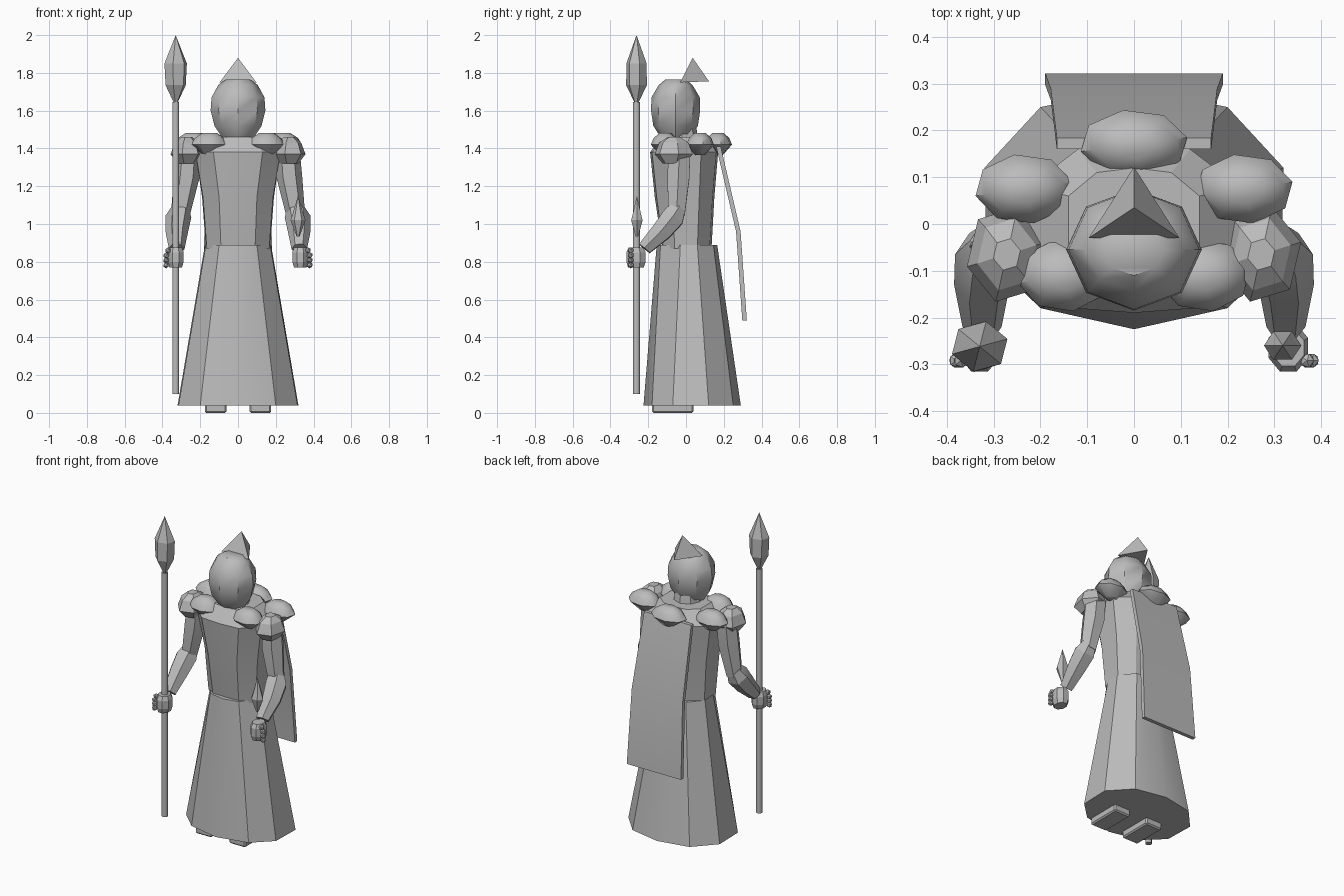
import bpy, bmesh, math
from mathutils import Vector

if "Cube" in bpy.data.objects:
    bpy.data.objects.remove(bpy.data.objects["Cube"])

grey = bpy.data.materials.new("stone grey")
grey.diffuse_color = (0.5, 0.5, 0.5, 1)
grey.use_nodes = True
grey.node_tree.nodes["Principled BSDF"].inputs["Base Color"].default_value = grey.diffuse_color


def finish(name, bm, smooth=None):
    bmesh.ops.recalc_face_normals(bm, faces=bm.faces)
    me = bpy.data.meshes.new(name)
    bm.to_mesh(me)
    bm.free()
    me.materials.append(grey)
    ob = bpy.data.objects.new(name, me)
    bpy.context.collection.objects.link(ob)
    if smooth:
        bpy.ops.object.select_all(action='DESELECT')
        ob.select_set(True)
        bpy.context.view_layer.objects.active = ob
        bpy.ops.object.shade_smooth_by_angle(angle=math.radians(smooth))
    return ob


def loft(name, rings, smooth=None):
    """Skin a list of equal-length point rings and cap both ends."""
    bm = bmesh.new()
    vs = [[bm.verts.new(p) for p in r] for r in rings]
    n = len(vs[0])
    for a, b in zip(vs, vs[1:]):
        for i in range(n):
            j = (i + 1) % n
            bm.faces.new((a[i], a[j], b[j], b[i]))
    bm.faces.new(vs[0])
    bm.faces.new(vs[-1])
    bmesh.ops.remove_doubles(bm, verts=bm.verts, dist=1e-5)
    return finish(name, bm, smooth)


def oval(cx, cy, z, rx, ry, n, turn=0.0):
    return [(cx + rx * math.cos(turn + math.tau * i / n),
             cy + ry * math.sin(turn + math.tau * i / n), z) for i in range(n)]


def lathe(name, cx, cy, profile, n, turn=0.0, smooth=None):
    """Profile rows are z, x radius, y radius."""
    return loft(name, [oval(cx, cy, z, rx, ry, n, turn) for z, rx, ry in profile], smooth)


def limb(name, stations, n=6):
    """Stations are centre and radius, with rings square to the path."""
    pts = [Vector(c) for c, r in stations]
    axis = (pts[-1] - pts[0]).normalized()
    u = axis.cross(Vector((0, 1, 0))).normalized()
    v = axis.cross(u)
    rings = [[p + r * (u * math.cos(math.tau * i / n) + v * math.sin(math.tau * i / n))
              for i in range(n)] for p, (c, r) in zip(pts, stations)]
    return loft(name, rings, 25)


def mirrored(half, z):
    """Close a right-hand half outline, running front to back, across x = 0."""
    return [(x, y, z) for x, y in half] + [(-x, y, z) for x, y in half[-2:0:-1]]


# Long flared robe skirt
loft("robe_skirt", [
    mirrored([(0, -.225), (.2, -.18), (.315, -.07), (.32, .12), (.2, .25), (0, .29)], .04),
    mirrored([(0, -.155), (.10, -.135), (.17, -.03), (.175, .06), (.1, .145), (0, .165)], .89)], 32)

# Torso and sloping shoulders
loft("torso", [
    mirrored([(0, -.125), (.09, -.12), (.165, -.06), (.17, .06), (.09, .125), (0, .135)], .87),
    mirrored([(0, -.165), (.10, -.155), (.185, -.07), (.19, .07), (.1, .14), (0, .15)], 1.14),
    mirrored([(0, -.19), (.13, -.18), (.225, -.09), (.225, .08), (.12, .16), (0, .17)], 1.38),
    mirrored([(0, -.13), (.08, -.12), (.14, -.07), (.14, .06), (.08, .11), (0, .12)], 1.46)], 25)
lathe("neck", 0, -.02, [(1.42, .09, .09), (1.54, .07, .07)], 8)

# Head with hood, and a small pointed crest
lathe("head", 0, -.055, [(1.46, .085, .08), (1.52, .125, .118), (1.60, .145, .13),
                         (1.67, .14, .128), (1.735, .105, .09), (1.765, .065, .055)],
      8, math.pi / 2, 40)
bm = bmesh.new()
a, b, c, d = [bm.verts.new(p) for p in
              [(-.097, -.03, 1.75), (.097, -.03, 1.75), (0, .122, 1.755), (0, .035, 1.88)]]
for f in [(a, b, c), (a, b, d), (b, c, d), (c, a, d)]:
    bm.faces.new(f)
finish("crest", bm)


# Rounded collar plates around the neck
def collar_plate(name, x, y, rx, ry):
    lathe(name, x, y, [(1.365, rx * .35, ry * .35), (1.42, rx, ry),
                       (1.455, rx * .8, ry * .8), (1.482, rx * .4, ry * .4)], 8, .2, 45)


collar_plate("collar_back", 0, .17, .116, .075)

for side, s in (("left", -1), ("right", 1)):
    collar_plate(side + "_collar_rear", s * .235, .075, .106, .075)
    collar_plate(side + "_collar_front", s * .15, -.11, .1, .078)
    # Faceted pauldron
    lathe(side + "_pauldron", s * .272, -.065, [(1.32, .05, .06), (1.37, .088, .105),
                                             (1.43, .065, .08), (1.46, .03, .035)], 6, .25)
    # Upper arm, forearm with flared elbow cuff
    limb(side + "_upper_arm", [((s * .262, -.035, 1.38), .065), ((s * .272, -.04, 1.25), .068),
                               ((s * .305, -.05, 1.05), .05)])
    limb(side + "_forearm", [((s * .305, -.035, 1.09), .045), ((s * .315, -.065, 1.04), .068),
                             ((s * .325, -.13, .96), .06), ((s * .325, -.22, .87), .042)])
    # Fist with knuckles
    lathe(side + "_hand", s * .33, -.265, [(.77, .036, .045), (.80, .046, .055),
                                        (.85, .046, .055), (.875, .036, .042)], 8, .39)
    bm = bmesh.new()
    for k in range(4):
        g = bmesh.ops.create_icosphere(bm, subdivisions=1, radius=.017)
        bmesh.ops.translate(bm, verts=g["verts"],
                            vec=(s * (.38 if k else .37), -.292, .86 - k * .026))
    finish(side + "_knuckles", bm, 40)
    # Shoe sole under the robe
    bm = bmesh.new()
    bmesh.ops.create_cube(bm, size=1)
    for v in bm.verts:
        v.co = (s * .118 + v.co.x * .115, -.07 + v.co.y * .22, .025 + v.co.z * .05)
    bmesh.ops.bevel(bm, geom=bm.edges[:], offset=.008, segments=1, affect='EDGES')
    finish(side + "_shoe", bm)

# Spear in the left fist
lathe("spear_shaft", -.33, -.262, [(.1, .019, .019), (1.645, .019, .019)], 8, .39, 50)
lathe("spear_head", -.33, -.262, [(1.645, .012, .012), (1.735, .056, .056),
                                (1.85, .062, .055), (2.0, .0, .0)], 6, .3)
# Floating blade above the right fist
lathe("blade", .318, -.26, [(.935, .008, .008), (1.02, .04, .035), (1.05, .03, .026),
                            (1.15, .0, .0)], 6)

# Hanging cape, bent once at mid height
t = .024
loft("cape", [[(-w, y, z), (w, y, z), (w, y + t, z), (-w, y + t, z)]
              for w, y, z in [(.165, .16, 1.41), (.178, .265, .96), (.19, .298, .49)]], 20)
